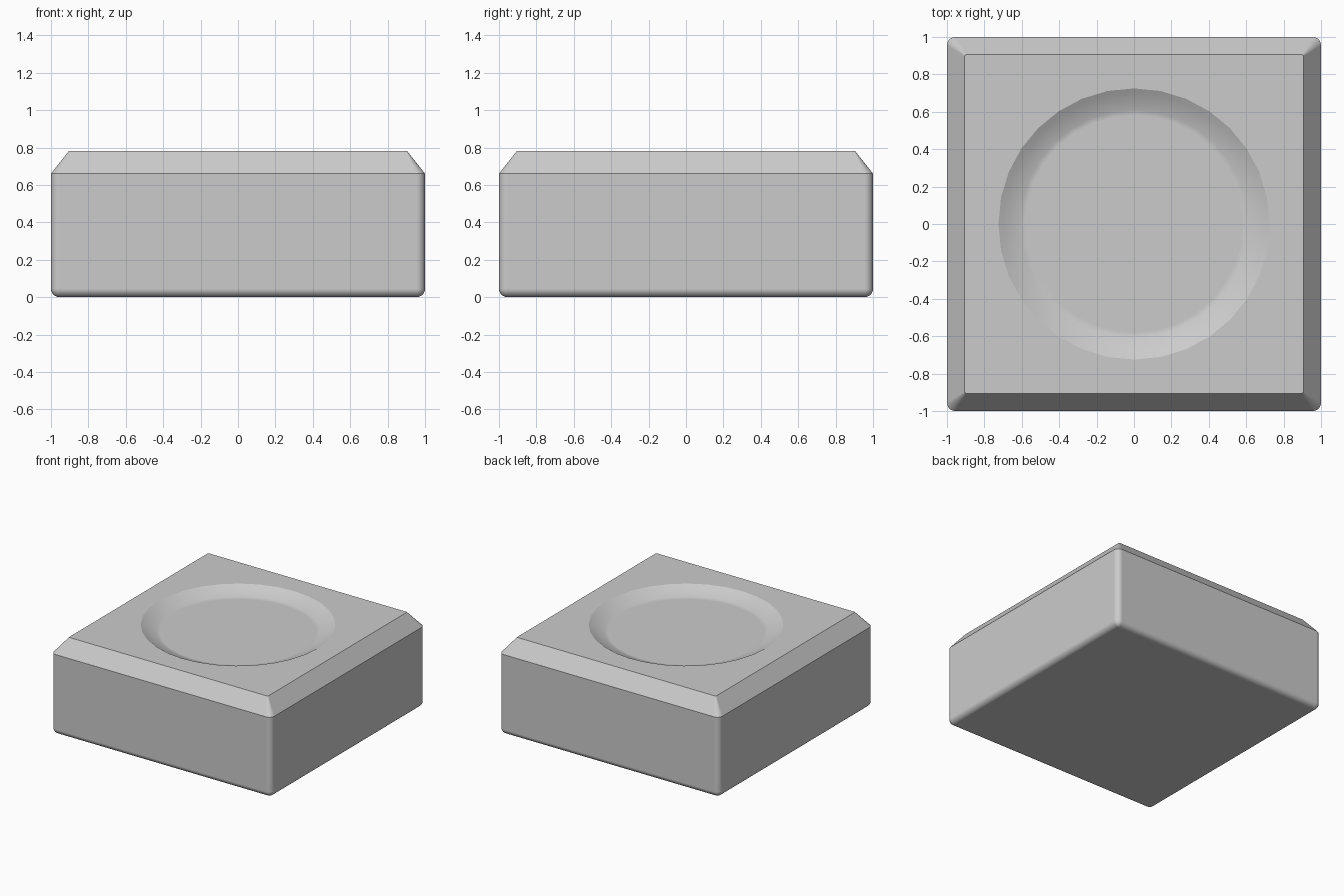
import bpy, bmesh
from math import sin, cos, pi, radians

if "Cube" in bpy.data.objects:
    bpy.data.objects.remove(bpy.data.objects["Cube"])

N = 8            # points per rounded corner (four corners match the 32-sided dish)
R = 0.045        # edge rounding

bm = bmesh.new()


def square_ring(half, radius, z):
    """Rounded square loop; radius is the corner rounding."""
    c = half - radius
    ring = []
    for q, (sx, sy) in enumerate([(1, 1), (-1, 1), (-1, -1), (1, -1)]):
        for i in range(N):
            a = q * pi / 2 + i / (N - 1) * pi / 2
            ring.append(bm.verts.new((sx * c + radius * cos(a), sy * c + radius * sin(a), z)))
    return ring


def circle_ring(radius, z):
    n = 4 * N
    return [bm.verts.new((radius * cos(2 * pi * i / n), radius * sin(2 * pi * i / n), z))
            for i in range(n)]


rings = []
# rounded bottom edge
for k in range(7):
    a = k / 6 * pi / 2
    r = max(R * sin(a), 0.002)
    rings.append(square_ring(1 - R + r, r, R * (1 - cos(a))))
# straight walls, then bevelled top
rings.append(square_ring(1, R, 0.66))
rings.append(square_ring(0.905, 0.008, 0.78))
# shallow dish with a concave wall
for k in range(6):
    t = k / 5
    rings.append(circle_ring(0.725 - 0.145 * t, 0.78 - 0.145 * (0.6 * t - 0.18 * t * t)))

for lo, hi in zip(rings, rings[1:]):
    for i in range(4 * N):
        j = (i + 1) % (4 * N)
        bm.faces.new((lo[i], lo[j], hi[j], hi[i]))
bm.faces.new(rings[0][::-1])
bm.faces.new(rings[-1])

mesh = bpy.data.meshes.new("dished_block")
bm.to_mesh(mesh)
bm.free()
block = bpy.data.objects.new("dished_block", mesh)
bpy.context.collection.objects.link(block)

# smooth roundings, crisp bevels
bpy.context.view_layer.objects.active = block
block.select_set(True)
bpy.ops.object.shade_smooth_by_angle(angle=radians(20))
wn = block.modifiers.new("weighted_normals", 'WEIGHTED_NORMAL')
wn.keep_sharp = True
